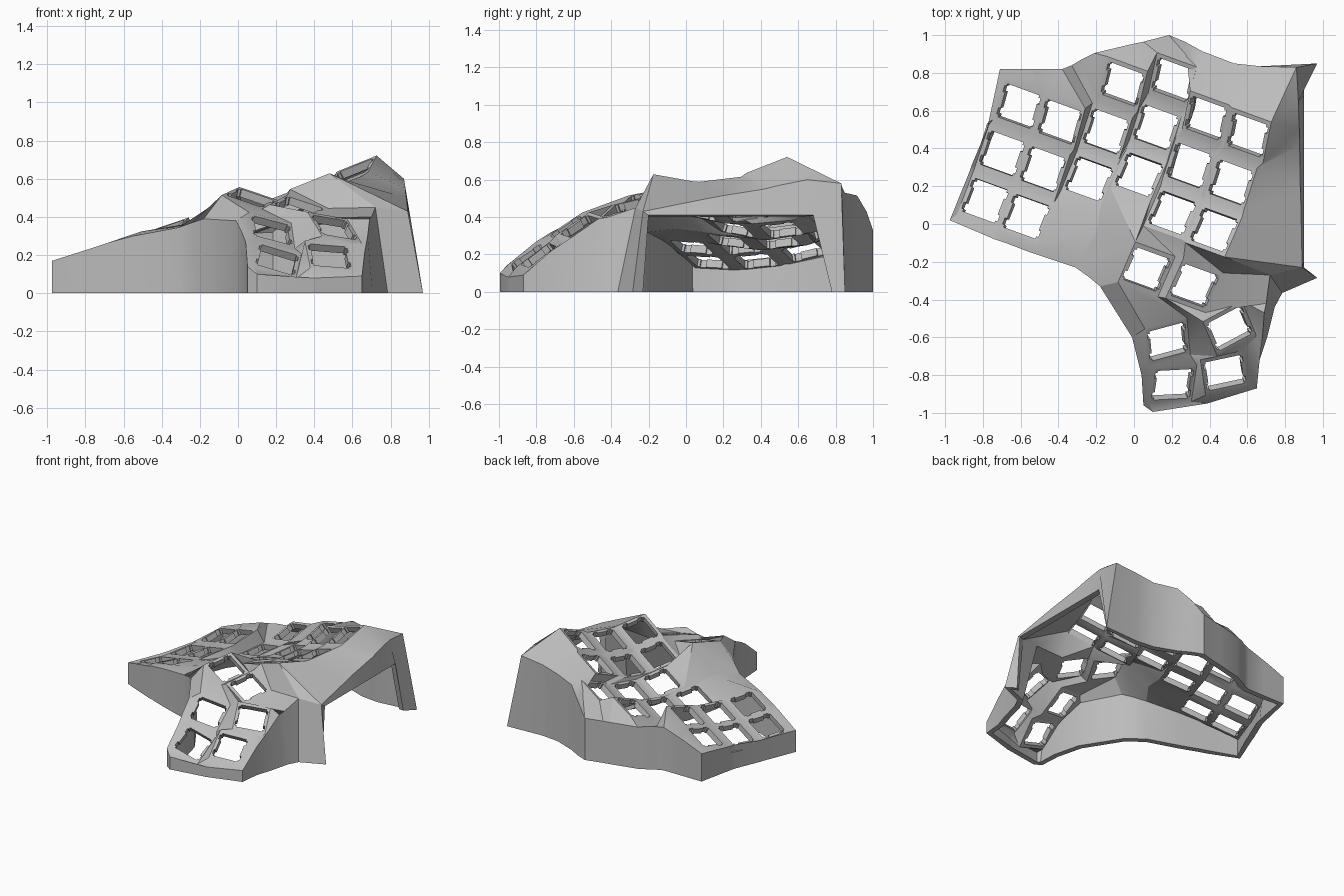
import bpy, bmesh, math
from mathutils import Vector

if "Cube" in bpy.data.objects:
    bpy.data.objects.remove(bpy.data.objects["Cube"])

HALF, HOLE, CLIP = 0.118, 0.094, 0.012
THICK = 0.043
bm = bmesh.new()
cache, corner = {}, {}


def vert(p):
    """Shared vertex at a point."""
    k = tuple(round(c, 4) for c in p)
    if k not in cache:
        cache[k] = bm.verts.new(k)
    return cache[k]


def face(*vs):
    """Face from vertices or corner names, skipping repeats."""
    vs = [corner[v] if isinstance(v, str) else v for v in vs]
    vs = list(dict.fromkeys(vs))
    if len(vs) > 2 and not bm.faces.get(vs):
        return bm.faces.new(vs)


def key(name, centre, angle, slope_x, slope_y):
    """Key plate with a notched square hole; slopes follow its own axes."""
    a = math.radians(angle)
    c = Vector(centre)
    X = Vector((math.cos(a), math.sin(a), slope_x)).normalized()
    Y = Vector((-math.sin(a), math.cos(a), slope_y))
    Y = (Y - X * Y.dot(X)).normalized()

    def at(x, y):
        return vert(c + X * x + Y * y)
    for n, sx, sy in (("bl", -1, -1), ("br", 1, -1), ("tr", 1, 1), ("tl", -1, 1)):
        corner[name + n] = at(sx * HALF, sy * HALF)
    hole = {(sx, sy): at(sx * HOLE, sy * HOLE) for sx in (-1, 1) for sy in (-1, 1)}
    face(name + "bl", name + "br", hole[1, -1], hole[-1, -1])
    face(name + "tr", name + "tl", hole[-1, 1], hole[1, 1])
    for s, lo, hi in ((-1, "bl", "tl"), (1, "br", "tr")):
        edge = [hole[s, 1]]
        for y0, y1 in ((0.08, 0.045), (-0.045, -0.08)):
            edge += [at(s * HOLE, y0), at(s * (HOLE + CLIP), y0),
                     at(s * (HOLE + CLIP), y1), at(s * HOLE, y1)]
        face(name + lo, name + hi, *edge, hole[s, -1])


# Finger keys: middle key centre, sideways slope, lengthwise slope and curve
COLUMNS = {"A": (-0.70, 0.374, 0.205, 0.32, 0.10, 0.3),
           "B": (-0.483, 0.29, 0.28, 0.32, 0.10, 0.35),
           "C": (-0.15, 0.49, 0.31, 0.30, 0.13, 0.5),
           "D": (0.115, 0.512, 0.37, 0.33, 0.13, 0.6),
           "E": (0.29, 0.31, 0.46, 0.36, 0.13, 0.6),
           "F": (0.512, 0.22, 0.56, 0.38, 0.13, 0.6)}
for col, (x, y, z, slope, tilt, curve) in COLUMNS.items():
    for r in range(3):
        v = (r - 1) * 0.266
        key(f"{col}{r}", (x + 0.335 * v, y + 0.94 * v, z + tilt * v + curve * v * v),
            -20, slope, tilt + 2 * curve * v)

# Thumb keys
key("T1", (0.067, -0.24, 0.50), -20, -0.32, 0.20)
key("T2", (0.32, -0.326, 0.455), -20, -0.32, 0.25)
key("T3", (0.178, -0.623, 0.33), 15, -0.25, 0.72)
key("T4", (0.506, -0.554, 0.345), 28, -0.15, 0.65)
key("T5", (0.205, -0.85, 0.175), 3, -0.30, 0.75)
key("T6", (0.48, -0.788, 0.195), 12, -0.08, 0.75)
# Saddle between the fingers and the thumb
corner["saddle"] = vert((-.2, -.05, .375))

# Webs between finger keys
for c in COLUMNS:
    for r in range(2):
        face(f"{c}{r}tl", f"{c}{r}tr", f"{c}{r+1}br", f"{c}{r+1}bl")
for a, b in zip("ABCDE", "BCDEF"):
    shift = 1 if a == "B" else 0
    for r in range(3 - shift):
        p, q = f"{a}{r+shift}", f"{b}{r}"
        face(p + "br", q + "bl", q + "tl", p + "tr")
        if r < 2 - shift:
            face(p + "tr", q + "tl", f"{b}{r+1}bl", f"{a}{r+shift+1}br")

# Webs around the thumb keys
for f in ("T1br T2bl T2tl T1tr", "T1bl T3tl T3tr T1br", "T1br T3tr T4tl T2bl",
          "T2bl T4tl T4tr T2br", "T3br T4bl T4tl T3tr", "T5tl T5tr T3br T3bl",
          "T6tl T6tr T4br T4bl", "T5br T6bl T6tl T5tr", "T5tr T6tl T4bl T3br",
          "B0br B0tr saddle", "B0tr B1br C0bl", "B0tr C0bl C0br", "B0tr C0br saddle",
          "C0br T1tl saddle",
          "C0br D0bl T1tl", "D0bl D0br T1tl", "D0br E0bl T1tl", "E0bl T1tr T1tl",
          "E0bl E0br T1tr", "E0br T2tl T1tr", "E0br F0bl T2tl", "F0bl F0br T2tr",
          "F0bl T2tr T2tl"):
    face(*f.split())

# Shell rim: key corner and the shoulder point it slopes out to
RIM_BACK = [
    ("A0bl", -.975, .02, .17), ("A0tl", -.87, .28, .17), ("A1bl", -.86, .31, .17),
    ("A1tl", -.78, .50, .19), ("A2bl", -.77, .54, .19), ("A2tl", -.71, .82, .22),
    ("A2tr", -.56, .82, .28), ("B2tl", -.53, .82, .29), ("B2tr", -.38, .82, .34),
    ("C1tl", -.33, .84, .34), ("C2bl", -.28, .87, .34), ("C2tl", -.21, .905, .33),
    ("C2tr", 0, .955, .33), ("D2tl", .05, .965, .33), ("D2tr", .185, 1.0, .33),
    ("D2tr", .27, .965, .43), ("E2tl", .36, .915, .515), ("E2tr", .53, .85, .53),
    ("F2tl", .67, .835, .56), ("F2tr", .86, .83, .58)]
RIM_EAVE = [
    ("F2tr", .87, .65, .60), ("F2br", .875, .50, .57), ("F1tr", .877, .42, .55),
    ("F1br", .88, .20, .515), ("F0tr", .883, .12, .50), ("F0br", .89, -.23, .43)]
RIM_FRONT = [
    ("F0br", .72, -.27, .45), ("T2tr", .72, -.27, .45), ("T2br", .70, -.42, .40),
    ("T4tr", .69, -.47, .39), ("T4br", .68, -.60, .30), ("T6tr", .665, -.72, .22),
    ("T6br", .65, -.87, .09), ("T6bl", .405, -.945, .08), ("T5br", .39, -.95, .08),
    ("T5bl", .10, -.995, .10), ("T5bl", .05, -.96, .14), ("T5tl", .04, -.80, .27),
    ("T3bl", .02, -.72, .32), ("T3tl", -.01, -.60, .38), ("T1bl", -.18, -.33, .39),
    ("T1tl", -.24, -.28, .37), ("saddle", -.31, -.23, .345), ("B0br", -.55, -.15, .30),
    ("B0bl", -.68, -.10, .265), ("A0br", -.74, -.08, .245)]
# Feet that flare beyond the shoulder
FLARE = {(.86, .83): (.97, .85), (.89, -.23): (.97, -.285), (.72, -.27): (.785, -.365),
         (.70, -.42): (.745, -.44), (.69, -.47): (.73, -.50), (.68, -.60): (.705, -.60)}


def foot(p):
    x, y = FLARE.get(p[1:3], p[1:3])
    return vert((x, y, 0))


def lintel(p):
    return vert((.90, p[2] + .03, .41))


rim = RIM_BACK + RIM_EAVE + RIM_FRONT
for i, p in enumerate(rim):
    q = rim[(i + 1) % len(rim)]
    a, b = vert(p[1:]), vert(q[1:])
    face(p[0], q[0], b, a)
    if q == RIM_EAVE[0]:
        # Back pillar beside the side opening
        face(a, b, lintel(q), vert((.90, .78, 0)), foot(p))
    elif p in RIM_EAVE and q in RIM_EAVE:
        face(a, b, lintel(q), lintel(p))
    else:
        face(a, b, foot(q), foot(p))
# Front pillar beside the side opening
end = RIM_EAVE[-1]
face(vert(end[1:]), lintel(end), vert((.90, -.23, 0)), foot(end))

# Shell facing outwards
bmesh.ops.recalc_face_normals(bm, faces=bm.faces[:])
if sum(f.normal.z * f.calc_area() for f in bm.faces) < 0:
    bmesh.ops.reverse_faces(bm, faces=bm.faces[:])
mesh = bpy.data.meshes.new("keyboard_shell")
bm.to_mesh(mesh)
bm.free()
shell = bpy.data.objects.new("keyboard_shell", mesh)
bpy.context.collection.objects.link(shell)

grey = bpy.data.materials.new("plain grey")
grey.diffuse_color = (0.5, 0.5, 0.5, 1)
grey.use_nodes = True
grey.node_tree.nodes["Principled BSDF"].inputs["Base Color"].default_value = grey.diffuse_color
mesh.materials.append(grey)

# Wall thickness
solid = shell.modifiers.new("thickness", "SOLIDIFY")
solid.thickness = THICK
solid.offset = -1

bpy.context.view_layer.objects.active = shell
shell.select_set(True)
bpy.ops.object.modifier_apply(modifier="thickness")
# Level the foot of the wall on the ground
for v in mesh.vertices:
    if v.co.z < 0.03:
        v.co.z = 0
bpy.ops.object.shade_smooth_by_angle(angle=math.radians(25))
